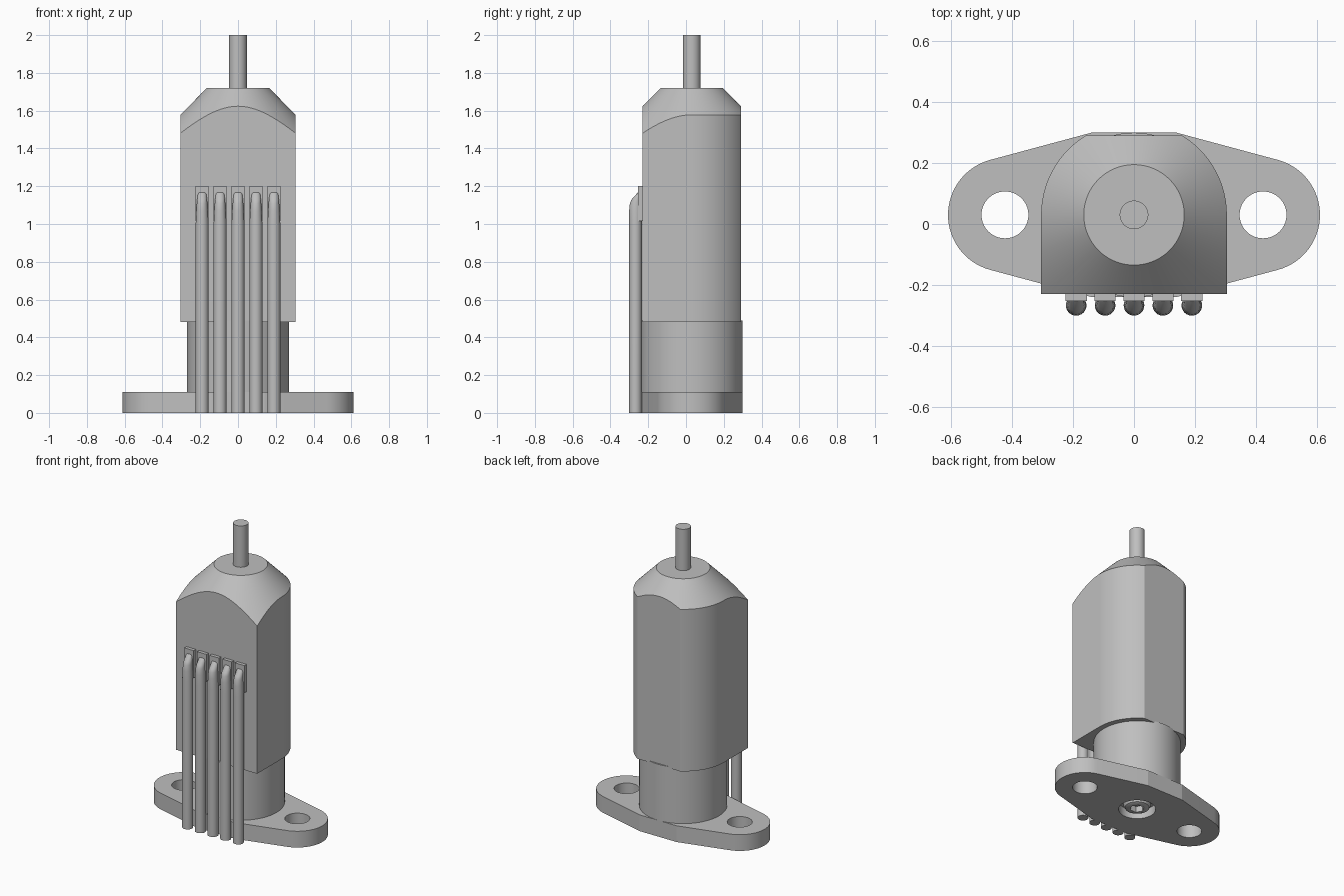
import bpy, bmesh, math
from math import sin, cos, pi, atan2, radians, hypot

if "Cube" in bpy.data.objects:
    bpy.data.objects.remove(bpy.data.objects["Cube"])

AXIS_Y = 0.03  # shared centre line of plate, hub, body and pin

grey = bpy.data.materials.new("plain grey")
grey.use_nodes = True
grey.diffuse_color = (0.52, 0.52, 0.52, 1)
grey.node_tree.nodes["Principled BSDF"].inputs["Base Color"].default_value = grey.diffuse_color


def loft(name, rings, loc=(0, 0, 0)):
    """Join rings of equal point count with quads and cap both ends."""
    bm = bmesh.new()
    loops = [[bm.verts.new(p) for p in ring] for ring in rings]
    n = len(loops[0])
    for low, high in zip(loops, loops[1:]):
        for i in range(n):
            j = (i + 1) % n
            bm.faces.new((low[i], low[j], high[j], high[i]))
    bm.faces.new(loops[0][::-1])
    bm.faces.new(loops[-1])
    bmesh.ops.recalc_face_normals(bm, faces=bm.faces)
    mesh = bpy.data.meshes.new(name)
    bm.to_mesh(mesh)
    bm.free()
    mesh.materials.append(grey)
    obj = bpy.data.objects.new(name, mesh)
    obj.location = loc
    bpy.context.collection.objects.link(obj)
    return obj


def oval(rx, ry, z, n=48, y=0):
    return [(rx * cos(2 * pi * i / n), y + ry * sin(2 * pi * i / n), z) for i in range(n)]


def cylinder(name, r, z0, z1, x=0, n=64):
    return loft(name, [oval(r, r, z0, n), oval(r, r, z1, n)], (x, AXIS_Y, 0))


def select_only(obj):
    bpy.ops.object.select_all(action='DESELECT')
    obj.select_set(True)
    bpy.context.view_layer.objects.active = obj


def smooth(obj, angle=25):
    select_only(obj)
    bpy.ops.object.shade_smooth_by_angle(angle=radians(angle))


def cut(obj, cutter):
    cutter.hide_render = True
    mod = obj.modifiers.new("cut", 'BOOLEAN')
    mod.operation, mod.solver, mod.object = 'DIFFERENCE', 'EXACT', cutter
    select_only(obj)
    bpy.ops.object.modifier_apply(modifier=mod.name)
    bpy.data.objects.remove(cutter)


# Flange plate: rounded ears joined by tangents to a flat middle
EAR_X, EAR_R, MID_X, MID_Y = 0.424, 0.187, 0.14, 0.27
tangent = atan2(MID_Y, MID_X - EAR_X) - math.acos(EAR_R / hypot(MID_Y, MID_X - EAR_X))
ear = [(EAR_X + EAR_R * cos(a), EAR_R * sin(a))
       for a in (tangent * (i / 16 - 1) for i in range(33))]
half = [(MID_X, -MID_Y)] + ear + [(MID_X, MID_Y)]
outline = half + [(-x, -y) for x, y in half]
plate = loft("flange_plate", [[(x, y, z) for x, y in outline] for z in (0, 0.11)], (0, AXIS_Y, 0))
for x in (-EAR_X, EAR_X):
    cut(plate, cylinder("hole_cutter", 0.077, -0.1, 0.2, x))
cut(plate, cylinder("recess_cutter", 0.115, -0.1, 0.06))
smooth(plate, 12)

# Screw head with hexagonal socket, sunk in the underside
screw = loft("screw_head", [oval(r, r, z) for r, z in
                            ((0.06, 0.005), (0.075, 0.012), (0.085, 0.03), (0.085, 0.075))],
             (0, AXIS_Y, 0))
cut(screw, cylinder("socket_cutter", 0.045, -0.1, 0.045, n=6))
smooth(screw, 35)

# Hub between plate and body
smooth(cylinder("hub", 0.27, 0.1, 0.49, n=96))

# Body: flat front and back, round rear shoulders, 45 degree conical top
HALF_W, FLAT, TOP_R, TOP_Z = 0.305, 0.26, 0.165, 1.72
front_corner = atan2(-FLAT, HALF_W)
back_corner = math.asin(FLAT / HALF_W)
stops = [front_corner, 0, back_corner, pi - back_corner, pi, pi - front_corner, 2 * pi + front_corner]
angles = [a + (b - a) * i / 20 for a, b in zip(stops, stops[1:]) for i in range(20)]


def body_radius(a):
    r = FLAT / max(abs(sin(a)), 1e-6)
    side = HALF_W / max(abs(cos(a)), 1e-6) if sin(a) < 0 else HALF_W
    return min(r, side)


def body_ring(radius, height):
    return [(radius(a) * cos(a), radius(a) * sin(a), height(a)) for a in angles]


body = loft("body", [
    body_ring(body_radius, lambda a: 0.48),
    body_ring(body_radius, lambda a: TOP_Z - (body_radius(a) - TOP_R) * 1.015),
    body_ring(lambda a: TOP_R, lambda a: TOP_Z)], (0, AXIS_Y, 0))
smooth(body)

# Pin on top
smooth(cylinder("pin", 0.047, 1.71, 2.0))

# Five wires, each tapering into a small tab on the front
WIRE = [  # height, half width, front y
    (0, 0.034, -0.301), (1.0, 0.034, -0.301), (1.07, 0.031, -0.301),
    (1.11, 0.028, -0.297), (1.13, 0.026, -0.288), (1.168, 0.022, -0.254)]
for i in range(5):
    x = 0.095 * (i - 2)
    rings = [oval(w, (-0.234 - y) / 2, z, 24, (y - 0.234) / 2) for z, w, y in WIRE]
    smooth(loft(f"wire_{i + 1}", rings, (x, 0, 0)), 20)
    tab = [(-0.035, -0.253), (0.035, -0.253), (0.035, -0.225), (-0.035, -0.225)]
    loft(f"wire_tab_{i + 1}", [[(u, v, z) for u, v in tab] for z in (1.015, 1.2)], (x, 0, 0))
